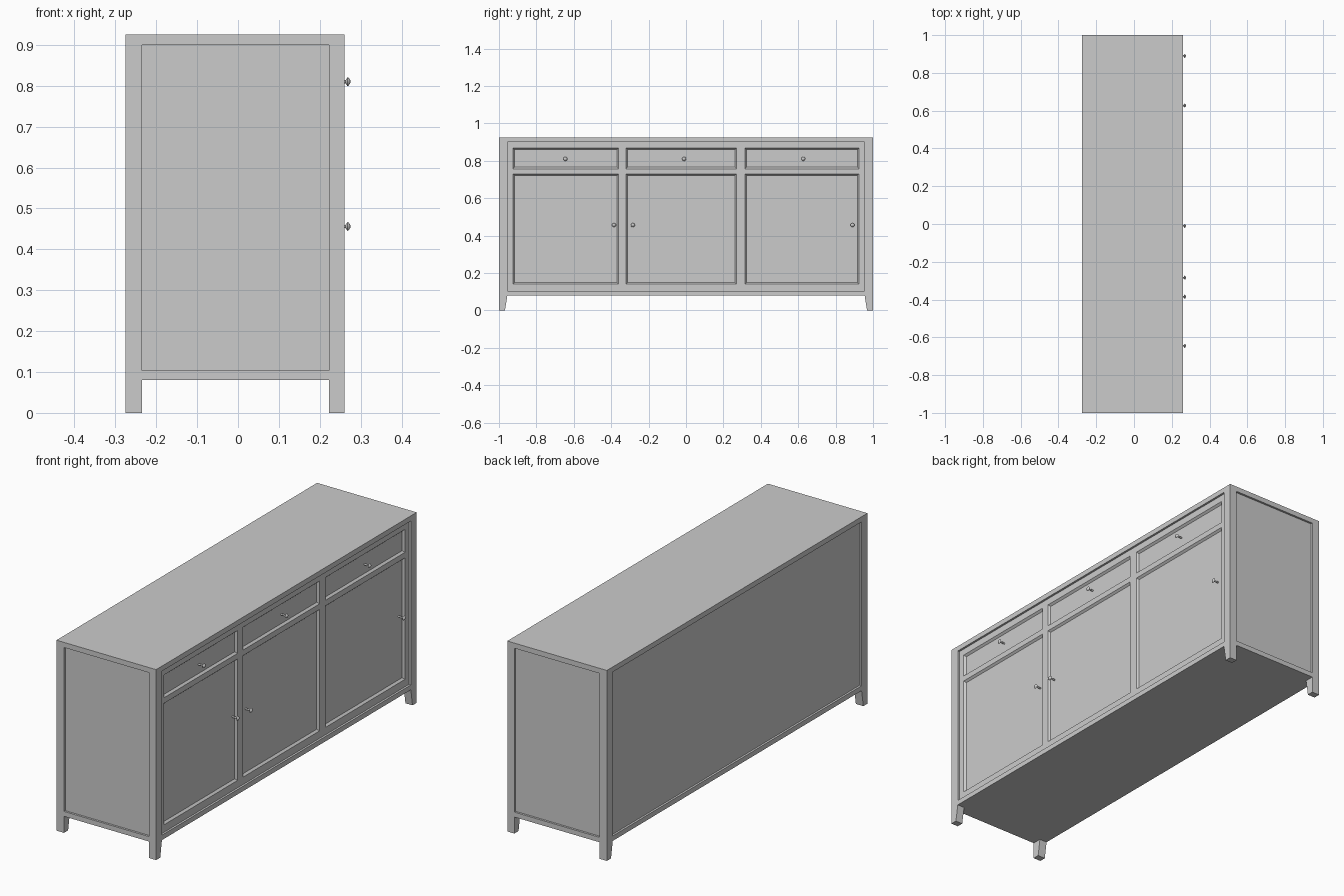
import bpy, bmesh, math
from mathutils import Matrix

if "Cube" in bpy.data.objects:
    bpy.data.objects.remove(bpy.data.objects["Cube"])

X0, X1, Y, H = -0.275, 0.26, 1.0, 0.925   # body extents


def finish(bm, name):
    bmesh.ops.recalc_face_normals(bm, faces=bm.faces)
    me = bpy.data.meshes.new(name)
    bm.to_mesh(me)
    bm.free()
    ob = bpy.data.objects.new(name, me)
    bpy.context.collection.objects.link(ob)
    return ob


def box(name, x0, x1, y0, y1, z0, z1):
    bm = bmesh.new()
    bmesh.ops.create_cube(bm, size=1)
    for v in bm.verts:
        v.co = ((x0 + x1) / 2 + v.co.x * (x1 - x0),
                (y0 + y1) / 2 + v.co.y * (y1 - y0),
                (z0 + z1) / 2 + v.co.z * (z1 - z0))
    return finish(bm, name)


# corner posts, tapering into feet on the inner side
def post(name, x0, x1, side):
    profile = [(1, 0), (0.968, 0), (0.955, 0.08), (0.955, 0.9), (1, 0.9)]
    bm = bmesh.new()
    f = bm.faces.new([bm.verts.new((x0, side * y, z)) for y, z in profile])
    r = bmesh.ops.extrude_face_region(bm, geom=[f])
    verts = [g for g in r['geom'] if isinstance(g, bmesh.types.BMVert)]
    bmesh.ops.translate(bm, verts=verts, vec=(x1 - x0, 0, 0))
    finish(bm, name)


for side, s in ((-1, "left"), (1, "right")):
    post(f"front_post_{s}", 0.222, X1, side)
    post(f"back_post_{s}", X0, -0.235, side)

# top, base and recessed carcass
box("top_board", X0, X1, -Y, Y, 0.9, H)
box("base_board", X0, X1, -Y, Y, 0.08, 0.104)
box("carcass", -0.265, 0.235, -0.99, 0.99, 0.1, 0.905)

# front face: a grid whose drawer and door cells are sunk with a sloped edge
ys = [-0.96, -0.925, -0.36, -0.32, 0.27, 0.315, 0.925, 0.96]
zs = [0.1, 0.14, 0.73, 0.757, 0.868, 0.905]
bm = bmesh.new()
grid = [[bm.verts.new((0.25, y, z)) for z in zs] for y in ys]
panels = []
for i in range(len(ys) - 1):
    for j in range(len(zs) - 1):
        f = bm.faces.new((grid[i][j], grid[i + 1][j], grid[i + 1][j + 1], grid[i][j + 1]))
        if i % 2 and j % 2:
            panels.append(f)
bm.normal_update()
bmesh.ops.inset_individual(bm, faces=panels, thickness=0.012, depth=-0.01)
finish(bm, "drawer_and_door_fronts")


# small turned knobs, revolved around the x axis
def knob(name, y, z):
    profile = [(0.238, 0.004), (0.263, 0.004), (0.268, 0.011), (0.271, 0.009), (0.275, 0.003)]
    n = 12
    bm = bmesh.new()
    rings = [[bm.verts.new((x, y + r * math.cos(2 * math.pi * k / n),
                            z + r * math.sin(2 * math.pi * k / n))) for k in range(n)]
             for x, r in profile]
    for a, b in zip(rings, rings[1:]):
        for k in range(n):
            bm.faces.new((a[k], a[(k + 1) % n], b[(k + 1) % n], b[k]))
    bm.faces.new(rings[0])
    bm.faces.new(rings[-1])
    finish(bm, name)


for k, y in enumerate((-0.645, -0.01, 0.627)):
    knob(f"drawer_knob_{k + 1}", y, 0.81)
for k, y in enumerate((-0.385, -0.284, 0.89)):
    knob(f"door_knob_{k + 1}", y, 0.456)
